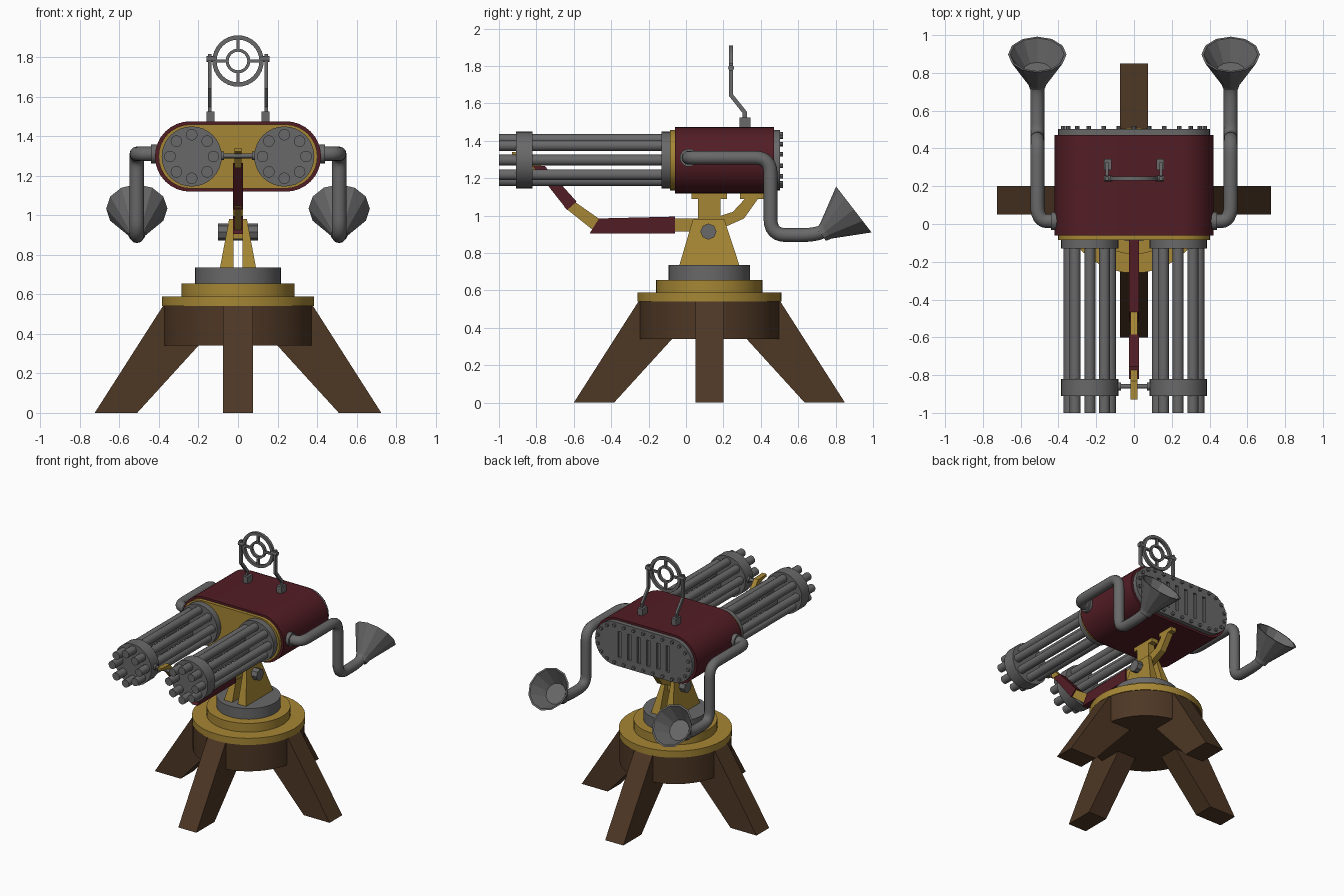
import bpy, bmesh
from math import sin, cos, pi
from mathutils import Vector, Matrix

if "Cube" in bpy.data.objects:
    bpy.data.objects.remove(bpy.data.objects["Cube"])

MATS = {}
for mat_name, col in {"gold": (0.38, 0.24, 0.035, 1), "red": (0.085, 0.012, 0.018, 1),
                      "wood": (0.075, 0.038, 0.018, 1), "metal": (0.14, 0.14, 0.14, 1)}.items():
    MATS[mat_name] = bpy.data.materials.new(mat_name)
    MATS[mat_name].diffuse_color = col


def finish(name, bm, mat=None, smooth=True):
    bmesh.ops.recalc_face_normals(bm, faces=bm.faces[:])
    me = bpy.data.meshes.new(name)
    bm.to_mesh(me)
    bm.free()
    ob = bpy.data.objects.new(name, me)
    bpy.context.collection.objects.link(ob)
    me.materials.append(MATS[mat or "metal"])
    if smooth:
        bpy.ops.object.select_all(action='DESELECT')
        ob.select_set(True)
        bpy.context.view_layer.objects.active = ob
        bpy.ops.object.shade_smooth_by_angle(angle=0.55)
    return ob


def cyls(name, rods, n=32, mat=None, smooth=True):
    """Cylinders given as (start, end, radius), joined in one object."""
    bm = bmesh.new()
    for a, b, r in rods:
        a, b = Vector(a), Vector(b)
        rot = (b - a).to_track_quat('Z', 'Y').to_matrix().to_4x4()
        bmesh.ops.create_cone(bm, cap_ends=True, segments=n, radius1=r, radius2=r,
                              depth=(b - a).length, matrix=Matrix.Translation((a + b) / 2) @ rot)
    return finish(name, bm, mat, smooth)


def prism(name, pts, axis, lo, hi, mat=None, smooth=False):
    """Profile (y,z) extruded along x, or (x,z) extruded along y."""
    bm = bmesh.new()
    place = (lambda p, d: (d, p[0], p[1])) if axis == 'x' else (lambda p, d: (p[0], d, p[1]))
    a = [bm.verts.new(place(p, lo)) for p in pts]
    b = [bm.verts.new(place(p, hi)) for p in pts]
    bm.faces.new(a)
    bm.faces.new(b)
    for i in range(len(pts)):
        j = (i + 1) % len(pts)
        bm.faces.new((a[i], a[j], b[j], b[i]))
    return finish(name, bm, mat, smooth)


def boxes(name, items, mat=None):
    """Boxes given as (x0, x1, y0, y1, z0, z1)."""
    bm = bmesh.new()
    for x0, x1, y0, y1, z0, z1 in items:
        m = Matrix.Translation(((x0 + x1) / 2, (y0 + y1) / 2, (z0 + z1) / 2))
        bmesh.ops.create_cube(bm, size=1, matrix=m @ Matrix.Diagonal((x1 - x0, y1 - y0, z1 - z0, 1)))
    return finish(name, bm, mat, False)


def lathe(name, profile, origin, axis, n, mat=None, closed=False, smooth=True):
    """Profile of (radius, height) turned about an axis; radius 0 is a pole."""
    bm = bmesh.new()
    rings = []
    for r, t in profile:
        k = 1 if r == 0 else n
        rings.append([bm.verts.new((r * cos(2 * pi * i / n), r * sin(2 * pi * i / n), t)) for i in range(k)])
    for a, b in zip(rings, rings[1:] + (rings[:1] if closed else [])):
        for i in range(n):
            j = (i + 1) % n
            quad = [a[i % len(a)], a[j % len(a)], b[j % len(b)], b[i % len(b)]]
            bm.faces.new(list(dict.fromkeys(quad)))
    rot = Vector(axis).to_track_quat('Z', 'Y').to_matrix().to_4x4()
    bm.transform(Matrix.Translation(origin) @ rot)
    return finish(name, bm, mat, smooth)


def pipe(name, pts, r, bend):
    """Round tube through points with rounded corners."""
    pts = [Vector(p) for p in pts]
    path = [pts[0]]
    for a, p, b in zip(pts, pts[1:], pts[2:]):
        s = p + (a - p).normalized() * min(bend, (a - p).length * .49)
        e = p + (b - p).normalized() * min(bend, (b - p).length * .49)
        for i in range(7):
            t = i / 6
            path.append(s * (1 - t) ** 2 + p * 2 * t * (1 - t) + e * t * t)
    path.append(pts[-1])
    cu = bpy.data.curves.new(name + "_path", 'CURVE')
    cu.dimensions, cu.bevel_depth, cu.bevel_resolution, cu.use_fill_caps = '3D', r, 4, True
    sp = cu.splines.new('POLY')
    sp.points.add(len(path) - 1)
    for q, p in zip(sp.points, path):
        q.co = (*p, 1)
    tmp = bpy.data.objects.new(name + "_path", cu)
    bpy.context.collection.objects.link(tmp)
    me = bpy.data.meshes.new_from_object(tmp.evaluated_get(bpy.context.evaluated_depsgraph_get()))
    bm = bmesh.new()
    bm.from_mesh(me)
    bpy.data.objects.remove(tmp)
    return finish(name, bm)


def stadium(half, r, z=1.297, n=16):
    return [(s * (half - r) + r * cos(a0 + pi * i / n), z + r * sin(a0 + pi * i / n))
            for s, a0 in ((1, -pi / 2), (-1, pi / 2)) for i in range(n + 1)]


CY = 0.125  # centre of the stand

# Stand: drum, turntable discs, four splayed legs
for name, r, z0, z1, mat in (("stand_drum", .38, .34, .54, "wood"), ("lower_turntable", .385, .54, .59, "gold"),
                             ("upper_turntable", .285, .59, .655, "gold"), ("swivel_disc", .218, .655, .735, None)):
    cyls(name, [((0, CY, z0), (0, CY, z1), r)], 40, mat)
for i in range(4):
    leg = prism(f"leg_{i + 1}", [(.51, 0), (.725, 0), (.38, .54), (.2, .54), (.2, .34)], 'x', -.075, .075, "wood")
    leg.data.transform(Matrix.Translation((0, CY, 0)) @ Matrix.Rotation(i * pi / 2, 4, 'Z'))

# Yoke: two tapered cheeks and the pivot pin
for s, side in ((-1, "left"), (1, "right")):
    bm = bmesh.new()
    v = [bm.verts.new((s * x, y, z)) for z, xo, y0, y1 in ((.73, .092, -.037, .287), (.98, .045, .037, .205))
         for x, y in ((.022, y0), (xo, y0), (xo, y1), (.022, y1))]
    for f in ((0, 1, 2, 3), (4, 5, 6, 7), (0, 1, 5, 4), (1, 2, 6, 5), (2, 3, 7, 6), (3, 0, 4, 7)):
        bm.faces.new([v[k] for k in f])
    finish(f"yoke_cheek_{side}", bm, "gold", False)
cyls("pivot_pin", [((-.1, .12, .915), (.1, .12, .915), .043)], 8, smooth=False)

# Cradle: post, rear strut and front arm
prism("cradle_post", [(.065, .88), (.185, .88), (.185, 1.09), (.22, 1.09), (.22, 1.125), (.03, 1.125),
                      (.03, 1.09), (.065, 1.09)], 'x', -.026, .026, "gold")
prism("rear_strut", [(.14, .92), (.22, .945), (.31, .985), (.385, 1.09), (.42, 1.09), (.42, 1.125), (.29, 1.125),
                     (.29, 1.09), (.315, 1.09), (.25, 1.02), (.14, .985)], 'x', -.022, .022, "gold")
prism("arm_root", [(-.08, .915), (.1, .915), (.1, .985), (-.08, .985)], 'x', -.018, .018, "gold")
prism("lower_arm", [(-.515, .905), (-.06, .905), (-.06, .995), (-.465, .985)], 'x', -.026, .026, "red")
prism("arm_elbow", [(-.65, 1.045), (-.61, 1.085), (-.46, .98), (-.5, .925)], 'x', -.018, .018, "gold")
prism("upper_arm", [(-.82, 1.265), (-.755, 1.265), (-.585, 1.075), (-.635, 1.03)], 'x', -.026, .026, "red")
prism("arm_hook", [(-.81, 1.24), (-.76, 1.25), (-.83, 1.335), (-.93, 1.34), (-.93, 1.322), (-.87, 1.31)],
      'x', -.018, .018, "gold")
cyls("barrel_crossbar", [((-.1, -.86, 1.3), (.1, -.86, 1.3), .012)]
     + [((s * .07, -.86, 1.3), (s * .1, -.86, 1.3), .022) for s in (-1, 1)], 16)

# Housing with front plate, vented back plate and bolts
prism("housing", stadium(.42, .178), 'y', -.06, .47, "red", True)
prism("front_plate", stadium(.402, .162), 'y', -.085, -.05, "gold", True)
back = prism("back_plate", stadium(.402, .162), 'y', .46, .502, None, True)
vents = boxes("vent_cutter", [(x - .014, x + .014, .485, .55, 1.2, 1.395)
                              for x in (-.2, -.12, -.04, .04, .12, .2)])
vents.hide_render = True
vents.hide_set(True)
cut = back.modifiers.new("vents", 'BOOLEAN')
cut.operation, cut.object, cut.solver = 'DIFFERENCE', vents, 'EXACT'
spots = [(s * .24 + .138 * sin(a) * s, 1.297 + .138 * cos(a)) for s in (-1, 1)
         for a in (pi * k / 7 for k in range(8))]
spots += [(x, 1.297 + s * .138) for x in (-.16, -.08, 0, .08, .16) for s in (-1, 1)]
cyls("back_bolts", [((x, .49, z), (x, .518, z), .012) for x, z in spots], 8)

for s, side in ((-1, "left"), (1, "right")):
    # Rotary barrels with front and rear clamps
    cx, cz = s * .234, 1.297
    cyls(f"barrels_{side}", [((cx + .11 * cos(k * pi / 4), -1, cz + .11 * sin(k * pi / 4)),
                              (cx + .11 * cos(k * pi / 4), -.08, cz + .11 * sin(k * pi / 4)), .029)
                             for k in range(8)], 16)
    cyls(f"barrel_clamps_{side}", [((cx, a, cz), (cx, b, cz), .152) for a, b in ((-.91, -.82), (-.13, -.08))], 32)

    # Exhaust pipe and flared horn
    x = s * .512
    cyls(f"pipe_flange_{side}", [((s * .39, .015, 1.31), (s * .44, .015, 1.31), .048)], 20)
    pipe(f"horn_pipe_{side}", [(s * .4, .015, 1.31), (x, .015, 1.31), (x, .452, 1.31), (x, .452, .896),
                               (x, .69, .896), (x, .76, .93)], .037, .085)
    lathe(f"horn_{side}", [(0, -.02), (.042, -.02), (.05, .01), (.155, .2), (.143, .2), (.075, .09), (0, .09)],
          (x, .739, .911), (0, .79, .61), 12, smooth=False)

    # Sight brackets
    boxes(f"sight_foot_{side}", [(s * .14 - .02, s * .14 + .02, .286, .345, 1.47, 1.525)])
    prism(f"sight_post_{side}", [(.303, 1.51), (.326, 1.51), (.326, 1.555), (.252, 1.648), (.252, 1.815),
                                 (.23, 1.815), (.23, 1.64), (.303, 1.548)], 'x', s * .143 - .008, s * .143 + .008)
    cyls(f"sight_pin_{side}", [((s * .115, .241, 1.79), (s * .16, .241, 1.79), .016)], 12)

# Ring sight with cross spokes
for name, ro, ri in (("sight_outer_ring", .13, .108), ("sight_inner_ring", .062, .047)):
    lathe(name, [(ro, -.011), (ro, .011), (ri, .011), (ri, -.011)], (0, .241, 1.78), (0, 1, 0), 32, closed=True)
boxes("sight_spokes", [(-.008, .008, .233, .249, 1.78 + a, 1.78 + b) for a, b in ((.055, .115), (-.115, -.055))]
      + [(a, b, .233, .249, 1.772, 1.788) for a, b in ((.055, .115), (-.115, -.055))])

for m in bpy.data.materials:
    if m.users and not m.is_grease_pencil:
        m.use_nodes = True
        m.node_tree.nodes["Principled BSDF"].inputs["Base Color"].default_value = m.diffuse_color
